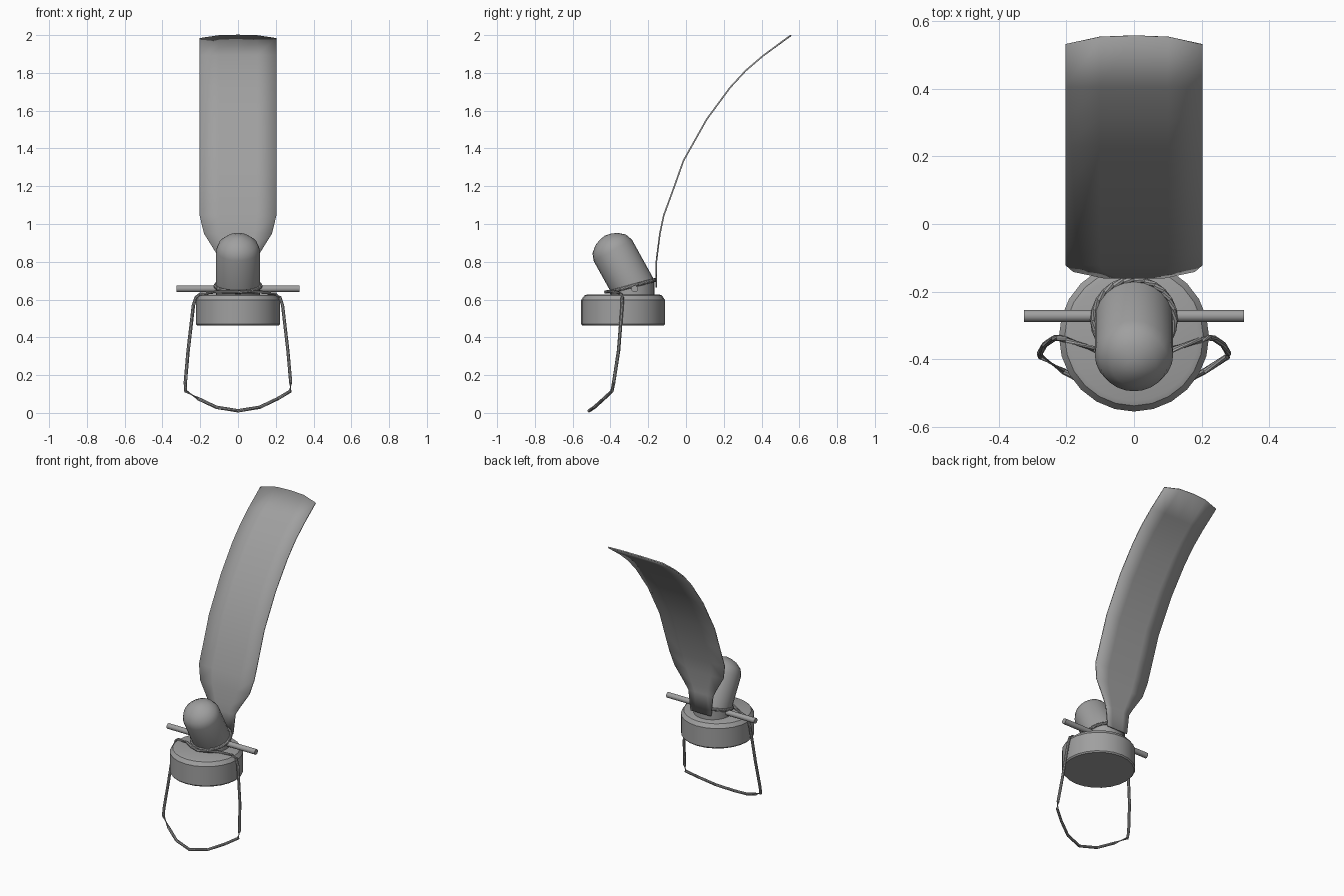
import bpy, bmesh, math
from mathutils import Vector, Matrix

if "Cube" in bpy.data.objects:
    bpy.data.objects.remove(bpy.data.objects["Cube"])

grey = bpy.data.materials.new("metal_grey")
grey.diffuse_color = (0.35, 0.35, 0.35, 1)
grey.use_nodes = True
grey.node_tree.nodes["Principled BSDF"].inputs["Base Color"].default_value = grey.diffuse_color


def finish(name, bm, angle=40):
    bmesh.ops.recalc_face_normals(bm, faces=bm.faces[:])
    me = bpy.data.meshes.new(name)
    bm.to_mesh(me)
    bm.free()
    me.materials.append(grey)
    ob = bpy.data.objects.new(name, me)
    bpy.context.collection.objects.link(ob)
    bpy.context.view_layer.objects.active = ob
    ob.select_set(True)
    bpy.ops.object.shade_smooth_by_angle(angle=math.radians(angle))
    ob.select_set(False)
    return ob


def lathe(name, profile, matrix, n=24, angle=40, cut=None):
    """Spin (radius, height) points round z, then place; cut trims with a plane."""
    bm = bmesh.new()
    vs = [bm.verts.new((r, 0, h)) for r, h in profile]
    es = [bm.edges.new(p) for p in zip(vs, vs[1:])]
    bmesh.ops.spin(bm, geom=vs + es, cent=(0, 0, 0), axis=(0, 0, 1),
                   angle=math.tau, steps=n)
    bmesh.ops.remove_doubles(bm, verts=bm.verts[:], dist=1e-4)
    bm.transform(matrix)
    if cut:
        bmesh.ops.bisect_plane(bm, geom=bm.verts[:] + bm.edges[:] + bm.faces[:],
                               plane_co=cut[0], plane_no=cut[1], clear_inner=True)
    return finish(name, bm, angle)


def tube(name, pts, r, n=8, closed=True):
    """Sweep a round section along a path."""
    bm = bmesh.new()
    pts = [Vector(p) for p in pts]
    m = len(pts)
    rings = []
    side = None
    for i, p in enumerate(pts):
        a = pts[(i - 1) % m] if closed else pts[max(i - 1, 0)]
        b = pts[(i + 1) % m] if closed else pts[min(i + 1, m - 1)]
        t = (b - a).normalized()
        side = t.orthogonal() if side is None else side - t * side.dot(t)
        side.normalize()
        up = t.cross(side)
        rings.append([bm.verts.new(p + r * (side * math.cos(k * math.tau / n)
                      + up * math.sin(k * math.tau / n))) for k in range(n)])
    for i in range(m if closed else m - 1):
        A, B = rings[i], rings[(i + 1) % m]
        # line the last ring up with the first when closing
        s = min(range(n), key=lambda q: (A[0].co - B[q].co).length)
        for k in range(n):
            bm.faces.new((A[k], A[(k + 1) % n], B[(k + 1 + s) % n], B[(k + s) % n]))
    if not closed:
        bm.faces.new(rings[0])
        bm.faces.new(rings[-1])
    return finish(name, bm)


# round base with softened rims
lathe("base", [(0, 0.462), (0.215, 0.462), (0.222, 0.47), (0.222, 0.598),
               (0.205, 0.622), (0.19, 0.627), (0, 0.627)],
      Matrix.Translation((0, -0.333, 0)), angle=35)

# upright neck, mitred into the leaning knob
joint = Vector((0, -0.283, 0.672))
miter = Vector((0, -math.sin(math.radians(15)), math.cos(math.radians(15))))
lathe("neck", [(0.117, -0.06), (0.117, 0.06)], Matrix.Translation(joint),
      cut=(joint, -miter))
lean = Matrix.Translation(joint) @ Matrix.Rotation(math.radians(29), 4, 'X')
lathe("knob", [(0.116, -0.1), (0.116, 0.216), (0.101, 0.255), (0.067, 0.284),
               (0.03, 0.299), (0, 0.304)], lean, angle=50, cut=(joint, miter))

# collar ring on the mitre
tilt = Matrix.Translation(joint) @ Matrix.Rotation(math.radians(15), 4, 'X')
ring = [tilt @ Vector((0.12 * math.cos(a), 0.123 * math.sin(a), 0))
        for a in (k * math.tau / 24 for k in range(24))]
tube("collar_ring", ring, 0.01)

# cross rod
tube("cross_rod", [(-0.325, -0.272, 0.657), (0.325, -0.272, 0.657)], 0.018, 12, False)

# hanging wire loop: right half, mirrored
half = [(0.06, -0.405, 0.641), (0.117, -0.37, 0.64), (0.2, -0.343, 0.628),
        (0.222, -0.337, 0.612), (0.236, -0.338, 0.57), (0.264, -0.357, 0.33),
        (0.279, -0.383, 0.16), (0.277, -0.392, 0.115), (0.21, -0.435, 0.075),
        (0.115, -0.485, 0.03)]
loop = ([(0, -0.425, 0.64)] + half + [(0, -0.513, 0.011)]
        + [(-x, y, z) for x, y, z in reversed(half)])
tube("wire_loop", loop, 0.009)

# curved blade: (y, z, half width) rows, rounded tip
rows = [(-0.158, 0.665, 0.075), (-0.157, 0.8, 0.09), (-0.151, 0.85, 0.118),
        (-0.138, 0.95, 0.18), (-0.118, 1.045, 0.203), (-0.065, 1.19, 0.203),
        (-0.013, 1.336, 0.203), (0.11, 1.555, 0.203), (0.233, 1.722, 0.203),
        (0.317, 1.813, 0.203), (0.407, 1.89, 0.203), (0.53, 1.981, 0.203)]
bm = bmesh.new()
grid = []
for i, (y, z, w) in enumerate(rows):
    tip = i == len(rows) - 1
    row = []
    for u in (-1, -0.5, 0, 0.5, 1):
        k = {0: 1, 0.5: 0.85, 1: 0}[abs(u)] if tip else 0
        row.append(bm.verts.new((u * w, y + 0.026 * k, z + 0.018 * k)))
    grid.append(row)
for a, b in zip(grid, grid[1:]):
    for k in range(4):
        bm.faces.new((a[k], a[k + 1], b[k + 1], b[k]))
blade = finish("blade", bm)
sol = blade.modifiers.new("thickness", 'SOLIDIFY')
sol.thickness = 0.008
sol.offset = 0
